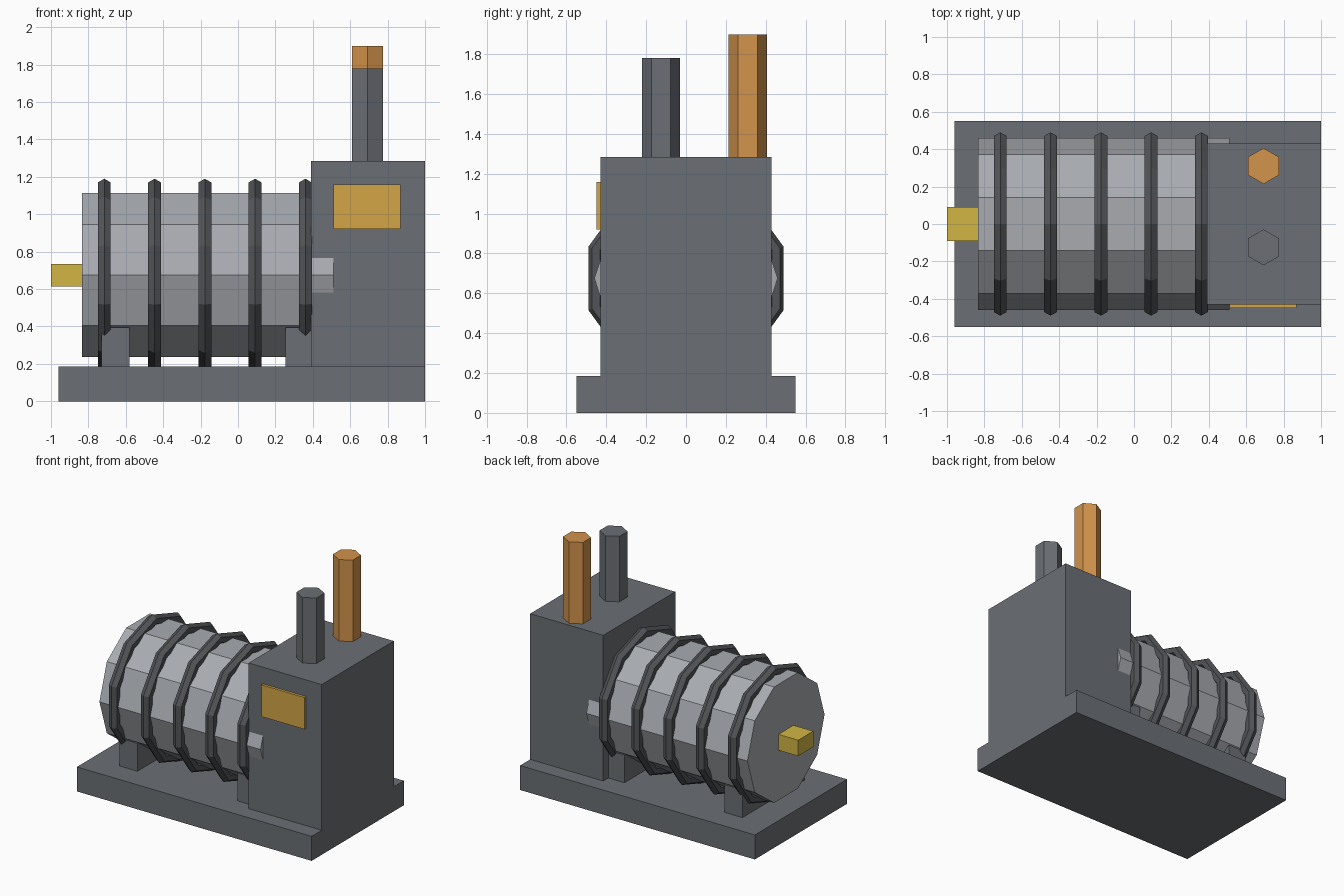
import bpy
import math

if "Cube" in bpy.data.objects:
    bpy.data.objects.remove(bpy.data.objects["Cube"])


def material(name, r, g, b):
    """Flat colour given as sRGB bytes, stored linear."""
    def lin(v):
        v /= 255
        return v / 12.92 if v <= 0.04045 else ((v + 0.055) / 1.055) ** 2.4
    m = bpy.data.materials.new(name)
    m.diffuse_color = (lin(r), lin(g), lin(b), 1)
    m.use_nodes = True
    m.node_tree.nodes["Principled BSDF"].inputs["Base Color"].default_value = m.diffuse_color
    return m


GREY = material("machine grey", 107, 111, 117)
STEEL = material("light steel", 168, 171, 176)
DARK = material("dark ring grey", 82, 84, 88)
ORANGE = material("copper orange", 210, 147, 75)
AMBER = material("amber panel", 211, 165, 70)
YELLOW = material("yellow", 210, 182, 68)


def finish(name, mat):
    ob = bpy.context.object
    ob.name = name
    ob.data.materials.clear()
    ob.data.materials.append(mat)
    return ob


def box(name, mat, x, y, z):
    """Box from (min, max) ranges."""
    centre = [(a + b) / 2 for a, b in (x, y, z)]
    bpy.ops.mesh.primitive_cube_add(size=1, location=centre)
    ob = finish(name, mat)
    size = [b - a for a, b in (x, y, z)]
    for v in ob.data.vertices:
        v.co = [c * s for c, s in zip(v.co, size)]
    return ob


def prism(name, mat, sides, radius, length, location, rotation=(0, 0, 0)):
    bpy.ops.mesh.primitive_cylinder_add(vertices=sides, radius=radius, depth=length,
                                        location=location, rotation=rotation)
    return finish(name, mat)


ALONG_X = (0, math.pi / 2, 0)
TANK_Z = 0.675

# Base plate and upright housing
box("base_plate", GREY, (-0.96, 1.0), (-0.55, 0.55), (0, 0.185))
box("housing", GREY, (0.39, 1.0), (-0.43, 0.43), (0.185, 1.285))

# Ten-sided horizontal drum, running into the housing
prism("drum", STEEL, 10, 0.46, 1.345, (-0.1625, 0, TANK_Z), ALONG_X)

# Raised rings around the drum
for i in range(5):
    bpy.ops.mesh.primitive_torus_add(major_segments=10, minor_segments=6,
                                     major_radius=0.475, minor_radius=0.04,
                                     location=(-0.715 + i * 0.2688, 0, TANK_Z),
                                     rotation=ALONG_X)
    finish(f"drum_ring_{i + 1}", DARK)

# Saddles carrying the drum
for i, x in enumerate((-0.655, 0.33)):
    box(f"drum_saddle_{i + 1}", GREY, (x - 0.075, x + 0.075), (-0.37, 0.37), (0.185, 0.395))

# Shaft stub on the drum end
box("shaft_stub", YELLOW, (-1.0, -0.83), (-0.09, 0.09), (0.615, 0.735))

# Control panel on the front of the housing
box("control_panel", AMBER, (0.51, 0.87), (-0.45, -0.43), (0.92, 1.16))

# Six-sided stacks on the housing roof
for name, mat, y, top in (("short_stack", GREY, -0.125, 1.78), ("tall_stack", ORANGE, 0.31, 1.9)):
    prism(name, mat, 6, 0.096, top - 1.28, (0.6925, y, (top + 1.28) / 2))
